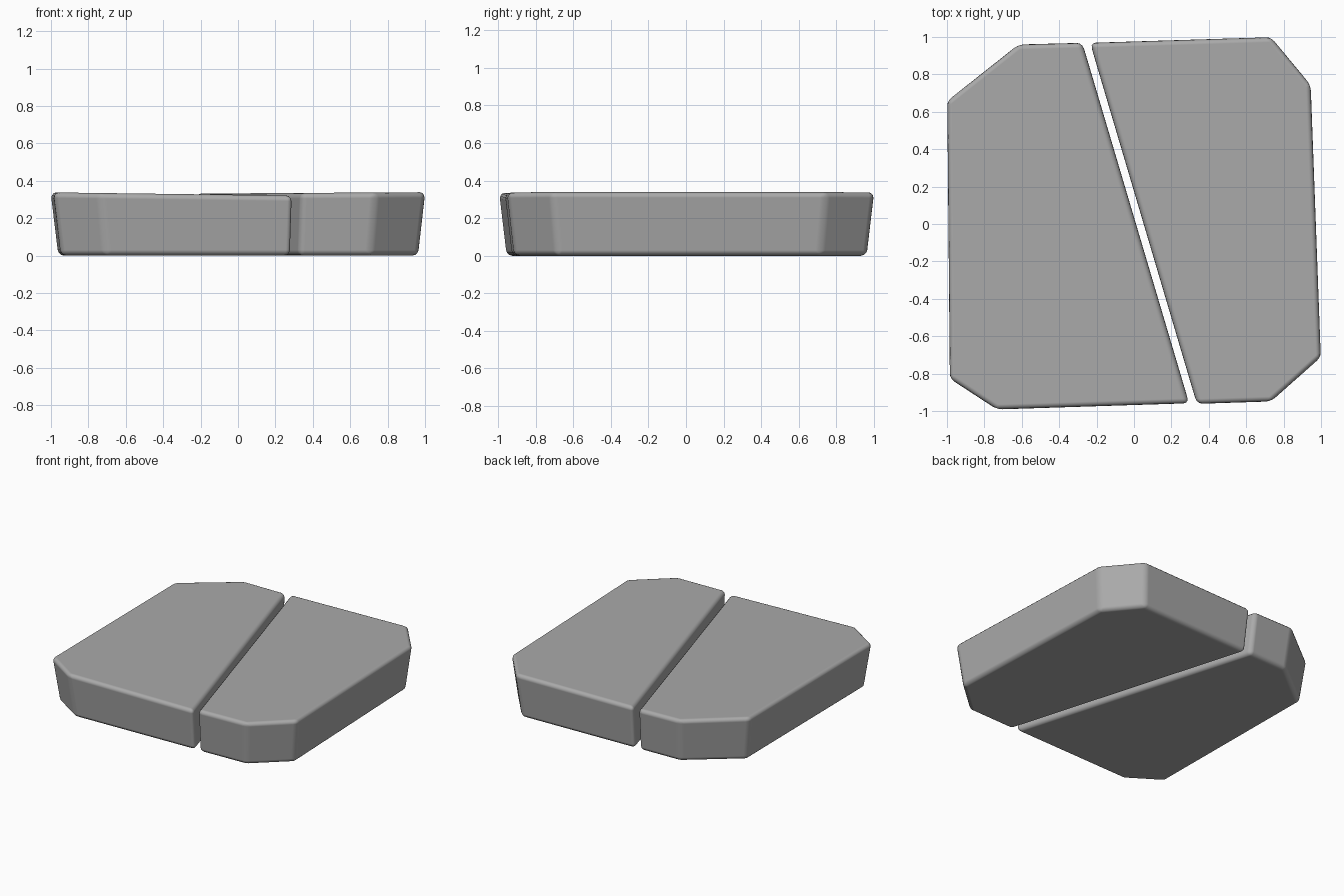
import bpy, bmesh

if "Cube" in bpy.data.objects:
    bpy.data.objects.remove(bpy.data.objects["Cube"])

stone = bpy.data.materials.new("grey stone")
stone.diffuse_color = (0.4, 0.4, 0.4, 1)
stone.use_nodes = True
stone.node_tree.nodes["Principled BSDF"].inputs["Base Color"].default_value = stone.diffuse_color


def slab(name, outline, top_height):
    """Tapered slab: narrow base, wider and slightly tilted top, rounded edges."""
    bm = bmesh.new()
    base = [bm.verts.new((0.03 + (x - 0.03) * 0.96, y * 0.96, 0)) for x, y in outline]
    top = [bm.verts.new((x, y, top_height(x))) for x, y in outline]
    bm.faces.new(base)
    bm.faces.new(top)
    n = len(outline)
    for i in range(n):
        j = (i + 1) % n
        bm.faces.new((base[i], base[j], top[j], top[i]))
    bmesh.ops.recalc_face_normals(bm, faces=bm.faces)
    mesh = bpy.data.meshes.new(name)
    bm.to_mesh(mesh)
    bm.free()
    mesh.materials.append(stone)
    mesh.shade_smooth()
    obj = bpy.data.objects.new(name, mesh)
    bpy.context.collection.objects.link(obj)
    bev = obj.modifiers.new("rounded_edges", 'BEVEL')
    bev.width = 0.03
    bev.segments = 3
    bev.limit_method = 'NONE'
    bev.harden_normals = True
    return obj


# The two halves of the split paving stone
slab("left_slab",
     [(-1.002, 0.66), (-0.62, 0.963), (-0.278, 0.972),
      (0.295, -0.962), (-0.735, -0.995), (-0.988, -0.83)],
     lambda x: 0.325 - 0.013 * x)
slab("right_slab",
     [(-0.235, 0.972), (0.735, 1.002), (0.948, 0.745),
      (1.002, -0.715), (0.735, -0.952), (0.338, -0.965)],
     lambda x: 0.333 + 0.006 * x)
